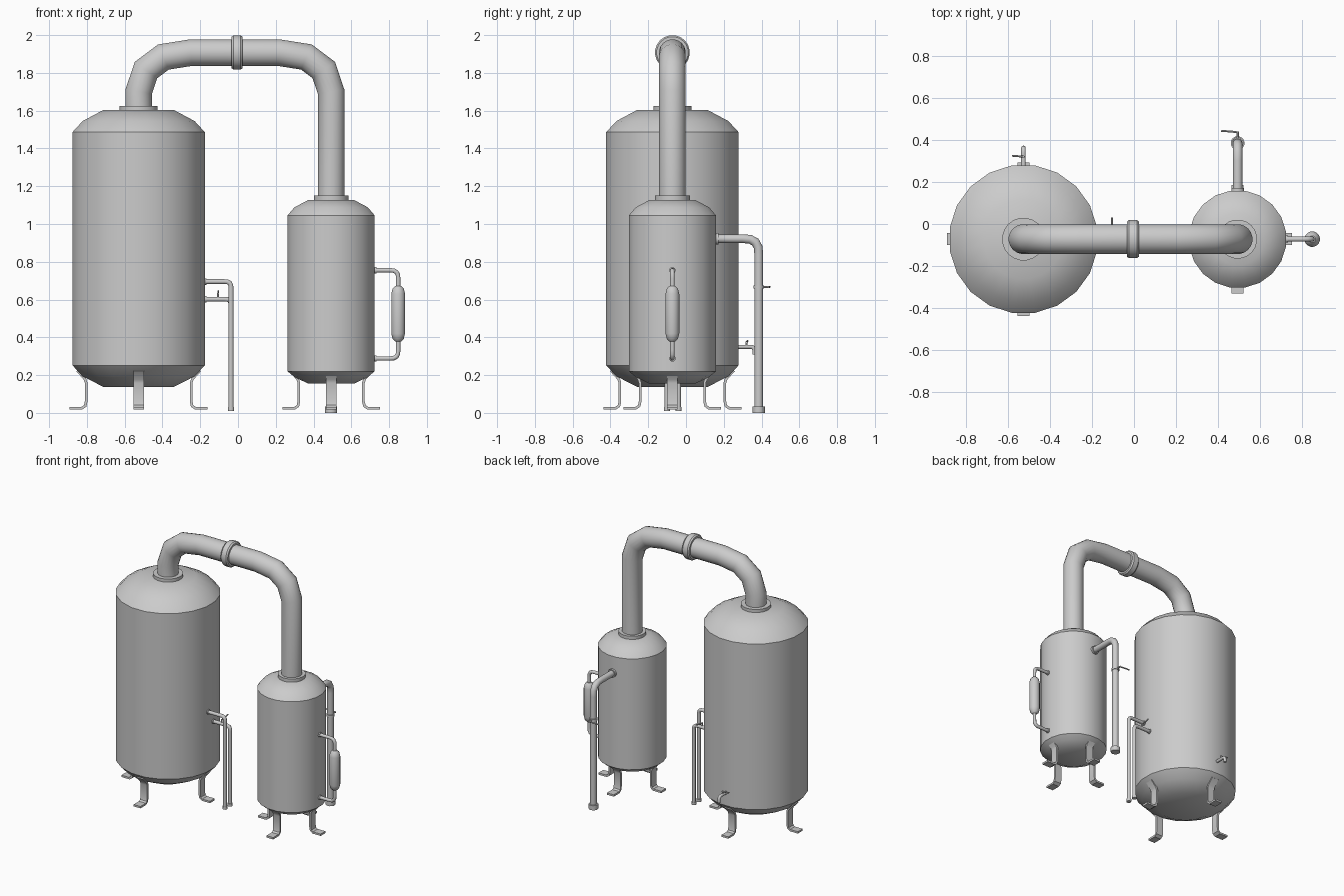
import bpy, bmesh, math
from mathutils import Vector

if "Cube" in bpy.data.objects:
    bpy.data.objects.remove(bpy.data.objects["Cube"])

Y0 = -0.072                       # shared centre line of both vessels
BIG, SMALL = -0.526, 0.493        # vessel centres in x


def circle(sides):
    return [(math.cos((i + .5) * 2 * math.pi / sides),
             math.sin((i + .5) * 2 * math.pi / sides)) for i in range(sides)]


def sweep(name, path, radii, normal, section):
    """Sweep a section along a planar path with mitred corners and end caps."""
    path = [Vector(p) for p in path]
    n = Vector(normal)
    if not isinstance(radii, (list, tuple)):
        radii = [radii] * len(path)
    bm = bmesh.new()
    rings = []
    for i, p in enumerate(path):
        a = (p - path[max(i - 1, 0)]).normalized()
        b = (path[min(i + 1, len(path) - 1)] - p).normalized()
        t = (a + b).normalized()
        d = a if a.length > .5 else b
        up = n.cross(t) / max(t.dot(d), .5)
        rings.append([bm.verts.new(p + (n * u + up * v) * radii[i]) for u, v in section])
    for r, s in zip(rings, rings[1:]):
        for j in range(len(r)):
            k = (j + 1) % len(r)
            bm.faces.new((r[j], r[k], s[k], s[j]))
    bm.faces.new(rings[0])
    bm.faces.new(rings[-1])
    bmesh.ops.recalc_face_normals(bm, faces=bm.faces)
    me = bpy.data.meshes.new(name)
    bm.to_mesh(me)
    bm.free()
    ob = bpy.data.objects.new(name, me)
    bpy.context.collection.objects.link(ob)
    bpy.ops.object.select_all(action='DESELECT')
    ob.select_set(True)
    bpy.context.view_layer.objects.active = ob
    bpy.ops.object.shade_smooth_by_angle(angle=math.radians(35))
    return ob


def rounded(points, r, steps=4):
    """Replace inner corners of a path with curved bends."""
    pts = [Vector(p) for p in points]
    out = [pts[0]]
    for a, c, b in zip(pts, pts[1:], pts[2:]):
        s = c + (a - c).normalized() * r
        e = c + (b - c).normalized() * r
        for i in range(steps + 1):
            t = i / steps
            q = s * (1 - t) ** 2 + c * 2 * t * (1 - t) + e * t * t
            arc = s.lerp(e, t)
            out.append(q.lerp(arc, -.16))
    return out + [pts[-1]]


def tube(name, path, radii, normal, sides=12):
    return sweep(name, path, radii, normal, circle(sides))


def upright(name, x, profile, y=Y0, sides=20):
    """Turned part on a vertical axis from (radius, z) pairs."""
    return tube(name, [(x, y, z) for r, z in profile], [r for r, z in profile], (1, 0, 0), sides)


def legs(name, x, shift):
    """Four bent strap legs around a vessel."""
    prof = [(.325, .225), (.285, .18), (.278, .16), (.278, .06), (.283, .037), (.3, .025), (.365, .025)]
    for i in range(4):
        a = i * math.pi / 2
        c, s = round(math.cos(a)), round(math.sin(a))
        path = [(x + c * (r - shift), Y0 + s * (r - shift), z) for r, z in prof]
        sweep(f"{name}_{i + 1}", path, 1, (-s, c, 0),
              [(-.028, -.007), (.028, -.007), (.028, .007), (-.028, .007)])


# vessels with domed ends
upright("large_vessel", BIG, [(.19, .138), (.3, .194), (.355, .252),
                              (.355, 1.486), (.3, 1.545), (.19, 1.603)])
upright("small_vessel", SMALL, [(.125, .156), (.197, .19), (.233, .22),
                                (.233, 1.046), (.197, 1.088), (.125, 1.126)])
upright("large_vessel_collar", BIG, [(.102, 1.59), (.102, 1.626)])
upright("small_vessel_collar", SMALL, [(.093, 1.115), (.093, 1.15)])
legs("large_vessel_leg", BIG, 0)
legs("small_vessel_leg", SMALL, .107)

# main overhead pipe, right bend mirrors the left
left = [(BIG, 1.70), (-.487, 1.815), (-.395, 1.884), (-.25, 1.907)]
bend = left + [(BIG + SMALL - x, z) for x, z in reversed(left)]
tube("overhead_pipe", [(x, Y0, z) for x, z in [(BIG, 1.6)] + bend + [(SMALL, 1.12)]],
     .071, (0, 1, 0), 20)
tube("overhead_pipe_ring", [(x, Y0, 1.908) for x in (-.034, -.024, .014, .024)],
     [.084, .092, .092, .084], (0, 1, 0), 20)

# two drain pipes on the large vessel
for name, y, z in (("upper", -.1, .695), ("lower", -.04, .602)):
    tube(f"{name}_drain_pipe", rounded([(-.2, y, z), (-.037, y, z), (-.037, y, .015)], .035),
         .013, (0, 1, 0))
    tube(f"{name}_drain_flange", [(-.2, y, z), (-.168, y, z)], .018, (0, 1, 0))
    upright(f"{name}_drain_end", -.037, [(.017, .01), (.017, .03)], y, 12)
tube("drain_valve_stem", [(-.105, -.04, .6), (-.105, -.04, .635)], .006, (0, 1, 0), 8)
tube("drain_valve_lever", [(-.105, -.045, .632), (-.105, 0, .638), (-.105, .03, .645)],
     .005, (1, 0, 0), 8)

# sampling tap behind the large vessel
tube("tap_pipe", rounded([(BIG, .25, .35), (BIG, .362, .35), (BIG, .362, .308)], .025),
     .011, (1, 0, 0))
tube("tap_stem", [(BIG, .32, .35), (BIG, .32, .378)], .006, (1, 0, 0), 8)
tube("tap_lever", [(BIG + .005, .32, .372), (BIG - .055, .325, .38)], .005, (0, 0, 1), 8)

# level gauge on the side of the small vessel
gx = .848
tube("gauge_pipe", rounded([(.7, Y0, .755), (gx, Y0, .755), (gx, Y0, .288), (.7, Y0, .288)], .045),
     .012, (0, 1, 0))
upright("gauge_bulb", gx, [(.016, .378), (.03, .392), (.037, .42),
                           (.037, .63), (.03, .658), (.016, .672)], Y0, 16)
for z in (.755, .288):
    tube("gauge_flange", [(.7, Y0, z), (.732, Y0, z)], .017, (0, 1, 0))

# outlet pipe behind the small vessel
oy = .385
tube("outlet_pipe", rounded([(SMALL, .13, .922), (SMALL, oy, .922), (SMALL, oy, .01)], .085),
     .023, (1, 0, 0), 14)
tube("outlet_flange", [(SMALL, .13, .922), (SMALL, .172, .922)], .031, (1, 0, 0), 14)
upright("outlet_end", SMALL, [(.033, .0), (.033, .034)], oy, 14)
upright("outlet_ring", SMALL, [(.028, .658), (.028, .674)], oy, 14)
tube("outlet_valve_stem", [(SMALL, oy, .667), (SMALL, .44, .667)], .006, (1, 0, 0), 8)
tube("outlet_valve_lever", [(SMALL + .006, .435, .667), (.465, .44, .667), (.415, .443, .667)],
     .005, (0, 0, 1), 8)
